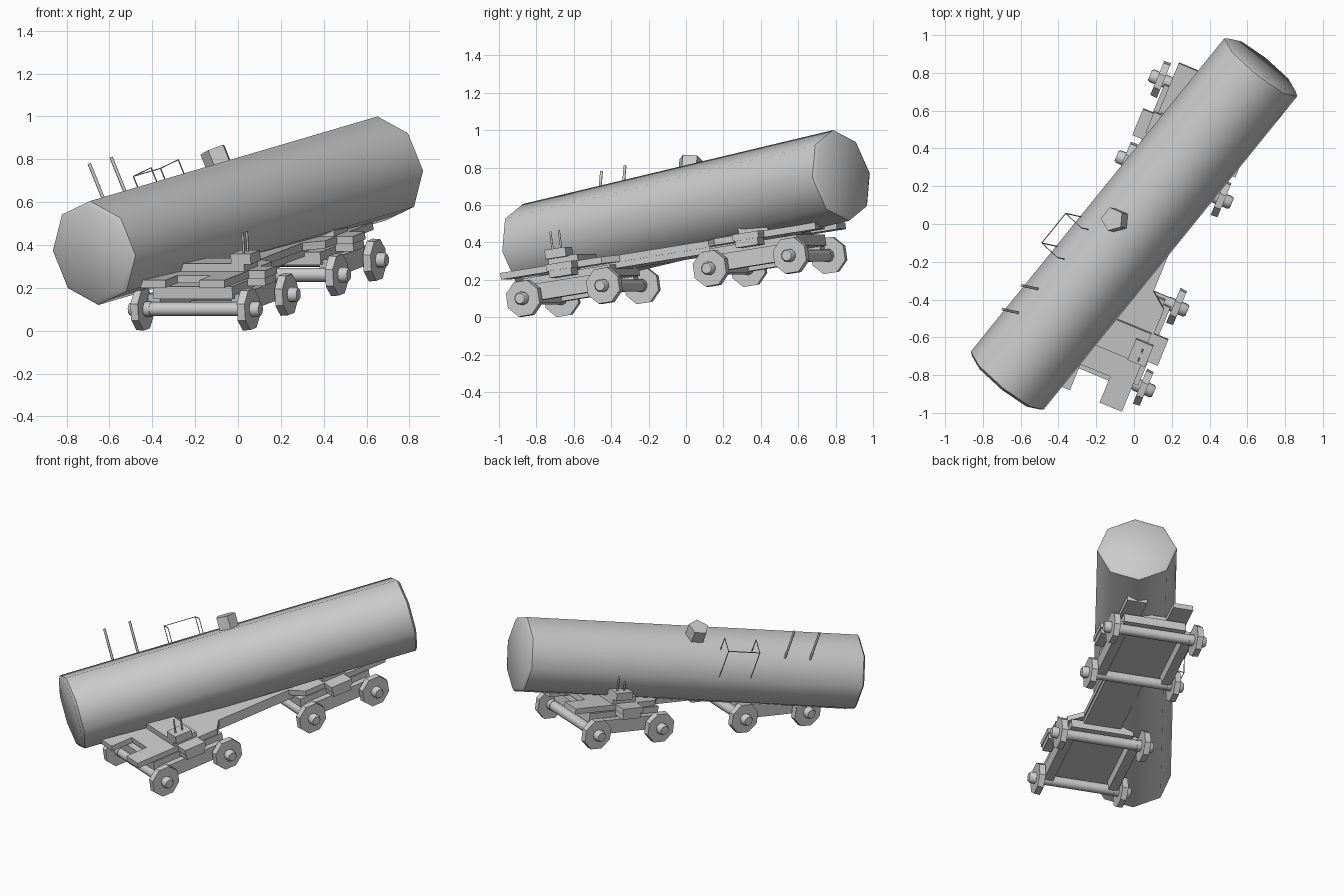
import bpy, bmesh, math
from mathutils import Matrix, Vector

cube = bpy.data.objects.get("Cube")
if cube:
    bpy.data.objects.remove(cube, do_unlink=True)

grey = bpy.data.materials.new("plain_grey")
grey.use_nodes = True
grey.diffuse_color = (0.6, 0.6, 0.6, 1)
grey.node_tree.nodes["Principled BSDF"].inputs["Base Color"].default_value = (0.6, 0.6, 0.6, 1)


def frame(side, along, up, origin):
    """Frame whose x runs sideways, y lengthwise and z upward."""
    m = Matrix((side, along, up)).transposed().to_4x4()
    m.translation = origin
    return m


def finish(name, bm, matrix, smooth=None):
    bmesh.ops.recalc_face_normals(bm, faces=bm.faces)
    mesh = bpy.data.meshes.new(name)
    bm.to_mesh(mesh)
    bm.free()
    mesh.materials.append(grey)
    ob = bpy.data.objects.new(name, mesh)
    bpy.context.collection.objects.link(ob)
    ob.matrix_world = matrix
    if smooth:
        bpy.ops.object.select_all(action="DESELECT")
        ob.select_set(True)
        bpy.context.view_layer.objects.active = ob
        bpy.ops.object.shade_smooth_by_angle(angle=math.radians(smooth))
    return ob


def box(name, base, lo, hi):
    bm = bmesh.new()
    lo, hi = Vector(lo), Vector(hi)
    bmesh.ops.create_cube(bm, size=1, matrix=Matrix.Translation((lo + hi) / 2)
                          @ Matrix.Diagonal((hi - lo).to_4d()))
    return finish(name, bm, base)


def turned(name, base, start, end, rings, sides, smooth=None):
    """Rings of (fraction along the axis, radius), skinned and capped."""
    start, end = Vector(start), Vector(end)
    axis = end - start
    turn = axis.to_track_quat("Z", "Y")
    bm = bmesh.new()
    loops = []
    for t, r in rings:
        angles = [(i + 0.5) * math.tau / sides for i in range(sides)]
        loops.append([bm.verts.new(start + axis * t + turn
                      @ Vector((r * math.cos(a), r * math.sin(a), 0))) for a in angles])
    for a, b in zip(loops, loops[1:]):
        for i in range(sides):
            j = (i + 1) % sides
            bm.faces.new((a[i], a[j], b[j], b[i]))
    bm.faces.new(loops[0])
    bm.faces.new(loops[-1])
    return finish(name, bm, base, smooth)


def rod(name, base, start, end, r, sides=6):
    return turned(name, base, start, end, [(0, r), (1, r)], sides, 61)


# Two tilted frames: the tank has rolled off its undercarriage
along = Vector((1.36, 1.68, 0.40)).normalized()
side = along.cross(Vector((-0.38, 0.07, 0.92))).normalized()
tank = frame(side, along, side.cross(along), (0, 0, 0.56))

along = Vector((0.59, 1.43, 0.23)).normalized()
side = along.cross(Vector((0, 0, 1))).normalized()
chassis = frame(side, along, side.cross(along), (0.095, -0.05, 0.215))

# Tank barrel with chamfered ends, and the filler dome
turned("tank_barrel", tank, (0, -1.1, 0), (0, 1.1, 0),
       [(0, 0.225), (0.007, 0.247), (0.993, 0.247), (1, 0.225)], 8, 50)
turned("filler_dome", tank, (0, 0, 0.2), (0, 0, 0.31), [(0, 0.065), (1, 0.065)], 5)

# Upright rods on the tank
for y in (-0.57, -0.735):
    rod("tank_rod", tank, (-0.118, y, 0.17), (-0.118, y, 0.425), 0.008)

# Wire railing
rail = [(-0.1, -0.35), (-0.22, -0.35), (-0.22, -0.145), (-0.1, -0.145)]
for a, b in zip(rail, rail[1:]):
    rod("railing_bar", tank, (*a, 0.322), (*b, 0.322), 0.003, 4)
for x, y in rail:
    rod("railing_post", tank, (x, y, 0.1), (x, y, 0.322), 0.003, 4)

# Deck plate: one quarter of the outline, mirrored both ways
quarter = [(0.085, -0.77), (0.085, -0.92), (0.213, -0.92), (0.213, -0.62), (0.295, -0.62),
           (0.295, -0.47), (0.213, -0.47), (0.213, -0.33), (0.125, -0.26)]
half = quarter + [(x, -y) for x, y in reversed(quarter)]
outline = half + [(-x, y) for x, y in reversed(half)]
bm = bmesh.new()
plate = bm.faces.new([bm.verts.new((x, y, 0.122)) for x, y in outline])
top = bmesh.ops.extrude_face_region(bm, geom=[plate])["geom"]
bmesh.ops.translate(bm, vec=(0, 0, 0.036), verts=[v for v in top if isinstance(v, bmesh.types.BMVert)])
finish("deck_plate", bm, chassis)
box("centre_sill", chassis, (-0.12, -0.5, 0.09), (0.12, 0.5, 0.13))

# Each bogie, with the far one turned half way round
for spin in (0, math.pi):
    base = chassis @ Matrix.Rotation(spin, 4, "Z")
    box("bogie_body", base, (-0.2, -0.8, 0.05), (0.2, -0.29, 0.11))
    box("bolster", base, (-0.2, -0.64, 0.15), (0.2, -0.47, 0.195))

    # Brake stand with two levers
    box("brake_stand", base, (0.135, -0.64, 0.19), (0.235, -0.52, 0.24))
    for y in (-0.61, -0.56):
        rod("brake_lever", base, (0.19, y, 0.23), (0.19, y, 0.335), 0.006)

    for s in (-1, 1):
        box("side_frame", base, (s * 0.21 - 0.03, -0.77, -0.02), (s * 0.21 + 0.03, -0.32, 0.07))
        box("step_bracket", base, (s * 0.245 - 0.045, -0.61, 0.085), (s * 0.245 + 0.045, -0.48, 0.125))

    # Wheelsets
    for y in (-0.78, -0.312):
        rod("axle", base, (-0.26, y, 0), (0.26, y, 0), 0.033, 10)
        for s in (-1, 1):
            turned("wheel", base, (s * 0.25, y, 0), (s * 0.288, y, 0),
                   [(0, 0.103), (1, 0.1)], 8)
            turned("wheel_hub", base, (s * 0.22, y, 0), (s * 0.33, y, 0),
                   [(0, 0.036), (0.9, 0.036), (1, 0.028)], 10, 50)
